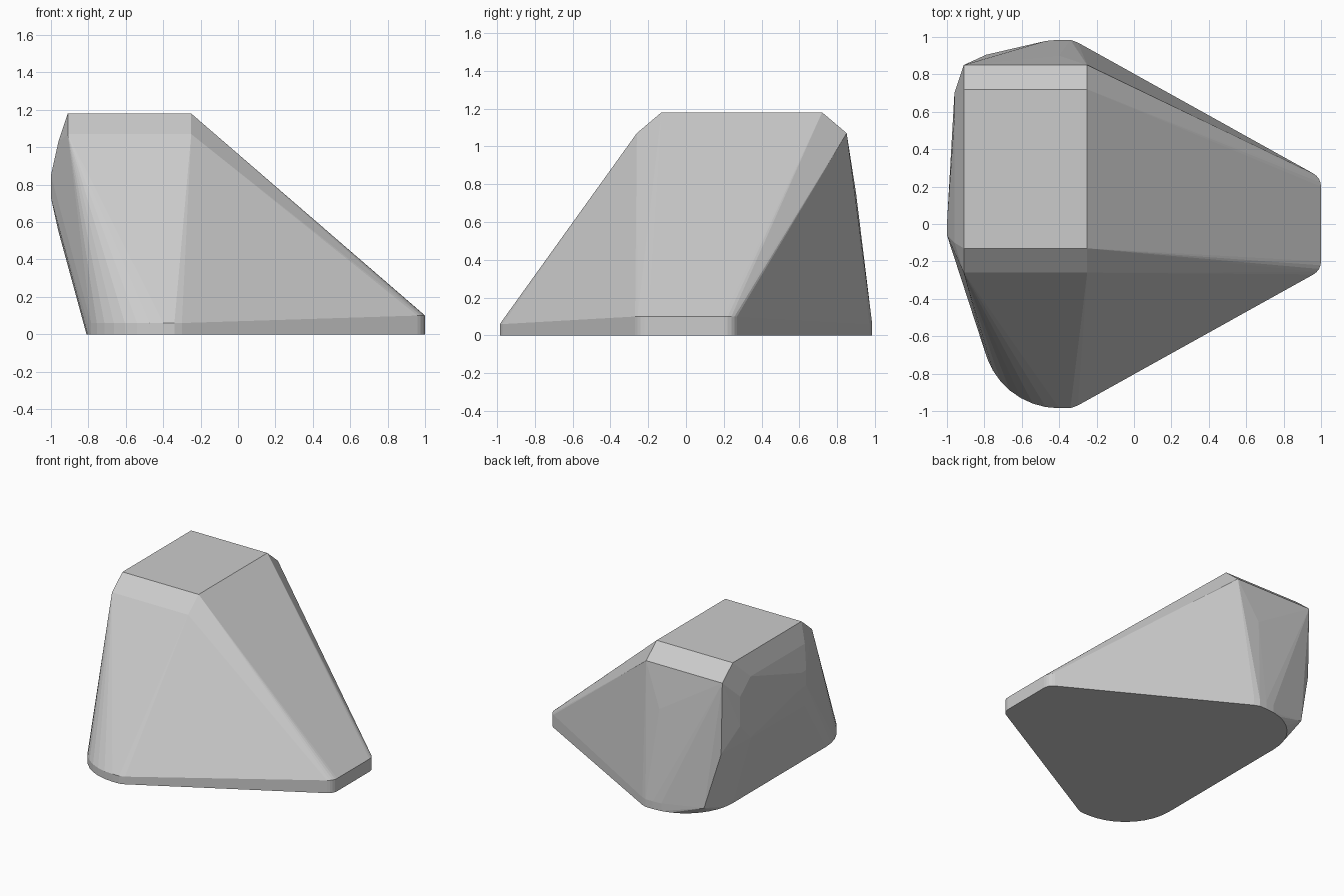
import bpy, bmesh
from math import sin, cos, radians

if "Cube" in bpy.data.objects:
    bpy.data.objects.remove(bpy.data.objects["Cube"])

pts = []

# rounded footprint: big side lobes and narrow nose, mirrored in y
for s in (-1, 1):
    for i in range(10):
        a = radians(i * 10)
        x, y = -0.40 - 0.41 * cos(a), s * (0.58 + 0.405 * sin(a))
        pts += [(x, y, 0), (x, y, 0.06)]
    for x, y in ((-0.34, 0.985), (-0.30, 0.97)):
        pts += [(x, s * y, 0), (x, s * y, 0.06)]
    for i in range(5):
        a = radians(i * 15)
        x, y = 0.92 + 0.08 * cos(a), s * (0.20 + 0.08 * sin(a))
        pts += [(x, y, 0), (x, y, 0.10)]

# flat top with a chamfer along both sides
for x in (-0.91, -0.25):
    for y, z in ((-0.13, 1.18), (0.72, 1.18), (-0.26, 1.07), (0.85, 1.07)):
        pts.append((x, y, z))

# bulging left face
for y, z in ((-0.10, 1.03), (0.57, 1.03), (0.70, 0.92),
             (0.70, 0.69), (0.57, 0.55), (-0.10, 0.55)):
    pts.append((-0.96, y, z))
for y in (-0.06, 0.0):
    pts += [(-1.0, y, 0.73), (-1.0, y, 0.85)]

# back left corner and back face
pts += [(-0.90, 0.85, 0.51), (-0.79, 0.905, 0.08), (-0.40, 0.90, 0.75)]

# wrap everything in one faceted shell
bm = bmesh.new()
for p in pts:
    bm.verts.new(p)
res = bmesh.ops.convex_hull(bm, input=bm.verts[:])
loose = [v for v in bm.verts if not v.link_faces]
bmesh.ops.delete(bm, geom=loose, context='VERTS')
bmesh.ops.dissolve_limit(bm, angle_limit=radians(0.5), verts=bm.verts[:], edges=bm.edges[:])
bmesh.ops.recalc_face_normals(bm, faces=bm.faces[:])
mesh = bpy.data.meshes.new("faceted_block")
bm.to_mesh(mesh)
bm.free()
ob = bpy.data.objects.new("faceted_block", mesh)
bpy.context.collection.objects.link(ob)
